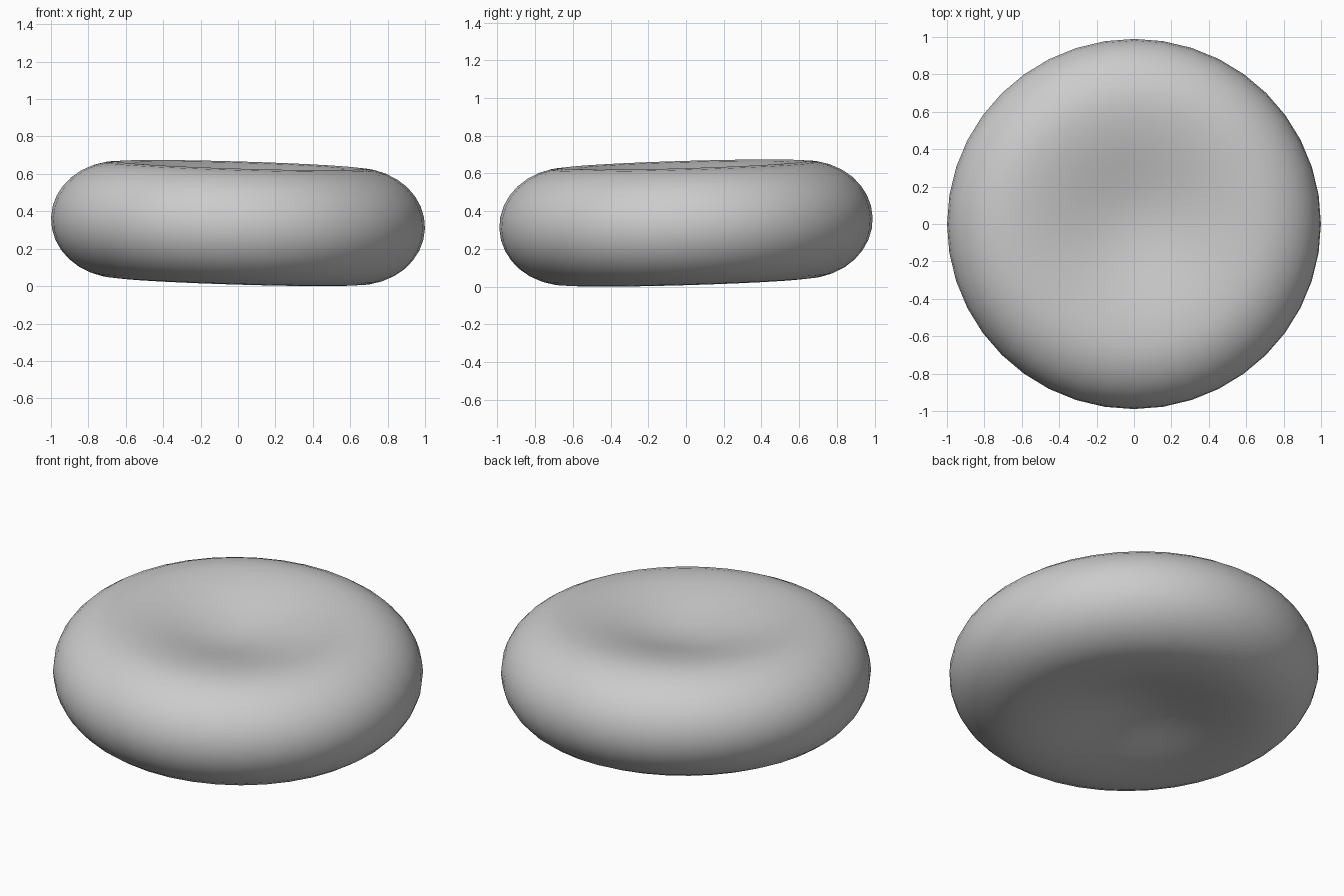
import bpy, bmesh, math
from mathutils import Matrix, Vector

cube = bpy.data.objects.get("Cube")
if cube:
    bpy.data.objects.remove(cube, do_unlink=True)

SEGMENTS = 40
RIM_RADIUS, RIM_WIDTH, RIM_HEIGHT = 0.65, 0.35, 0.31
DIMPLE_DEPTH = 0.10

# Upper half of the cross-section: smooth dimple, then a rounded rim
upper = []
for i in range(8):
    r = RIM_RADIUS * i / 8
    dip = DIMPLE_DEPTH * (1 + math.cos(math.pi * i / 8)) / 2
    upper.append((r, RIM_HEIGHT - dip))
for i in range(9):
    a = math.pi / 2 * (1 - i / 8)
    upper.append((RIM_RADIUS + RIM_WIDTH * math.cos(a), RIM_HEIGHT * math.sin(a)))

# Mirror it below and spin it into a biconcave disc
profile = upper + [(r, -z) for r, z in reversed(upper[:-1])]
bm = bmesh.new()
verts = [bm.verts.new((r, 0, z)) for r, z in profile]
edges = [bm.edges.new(pair) for pair in zip(verts, verts[1:])]
bmesh.ops.spin(bm, geom=verts + edges, cent=(0, 0, 0), axis=(0, 0, 1),
               angle=math.tau, steps=SEGMENTS, use_merge=True)
bmesh.ops.remove_doubles(bm, verts=bm.verts, dist=0.0005)
bmesh.ops.recalc_face_normals(bm, faces=bm.faces)

# Lean the disc slightly towards the front left
lean = Vector((0, 0, 1)).rotation_difference(Vector((0.03, -0.03, 1))).to_matrix().to_4x4()
bmesh.ops.transform(bm, verts=bm.verts, matrix=lean @ Matrix.Diagonal((1, 0.99, 1, 1)))
base = min(v.co.z for v in bm.verts)
bmesh.ops.translate(bm, verts=bm.verts, vec=(0, 0, -base))
for face in bm.faces:
    face.smooth = True

mesh = bpy.data.meshes.new("biconcave_disc")
bm.to_mesh(mesh)
bm.free()
disc = bpy.data.objects.new("biconcave_disc", mesh)
bpy.context.collection.objects.link(disc)

# Plain grey surface
grey = bpy.data.materials.new("light grey")
grey.use_nodes = True
colour = (0.6, 0.6, 0.6, 1)
grey.diffuse_color = colour
grey.node_tree.nodes["Principled BSDF"].inputs["Base Color"].default_value = colour
mesh.materials.append(grey)
